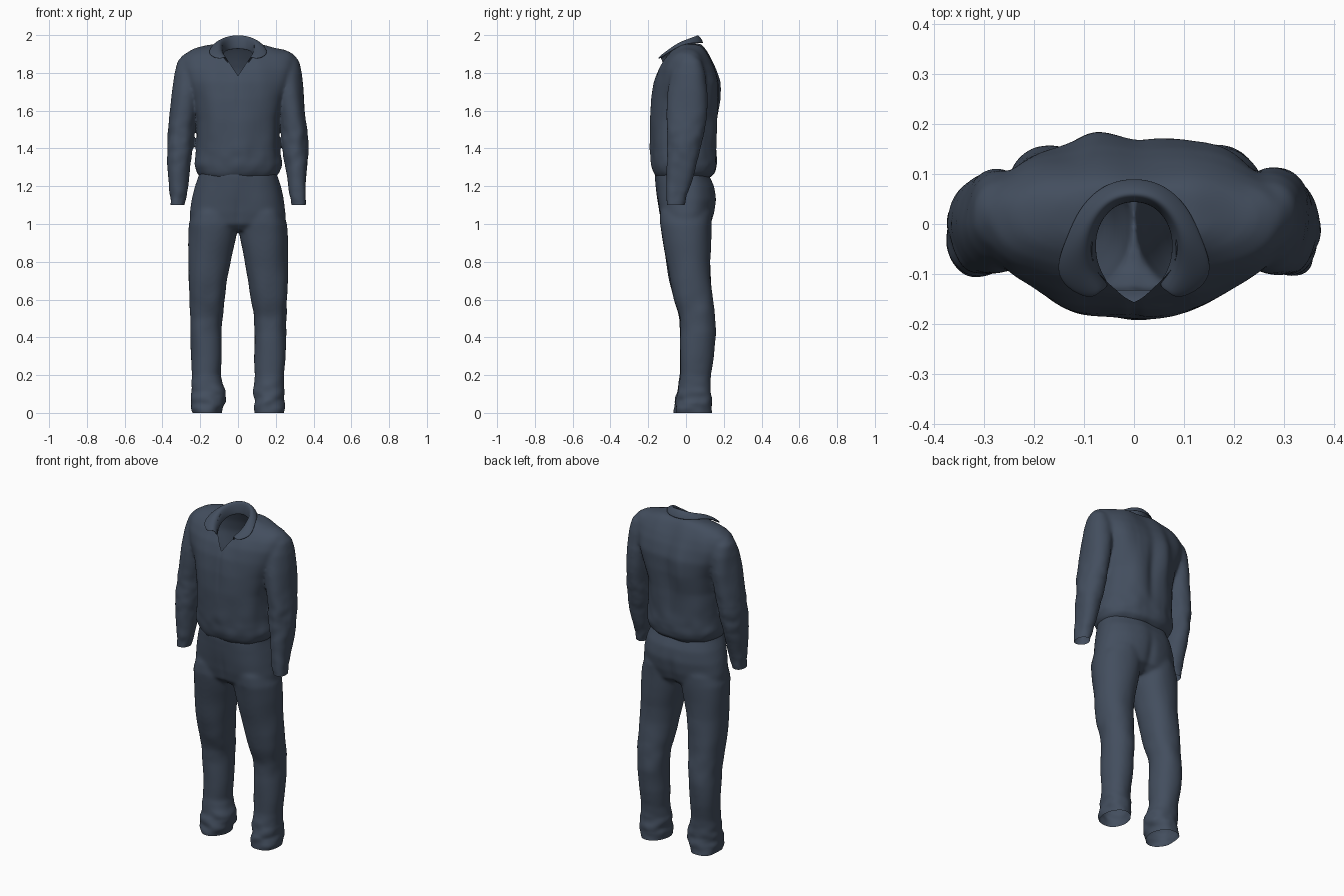
import bpy, bmesh, math
from mathutils import Vector, noise

if "Cube" in bpy.data.objects:
    bpy.data.objects.remove(bpy.data.objects["Cube"])

cloth = bpy.data.materials.new("slate blue cloth")
cloth.diffuse_color = (0.056, 0.076, 0.112, 1)
cloth.use_nodes = True
cloth.node_tree.nodes["Principled BSDF"].inputs["Base Color"].default_value = cloth.diffuse_color


def loft(bm, rings, side=1, power=2.3, n=40):
    """Closed tube of horizontal rounded sections: (z, centre x, half width, front y, back y)."""
    loops = []
    for z, cx, rx, y0, y1 in rings:
        loop = []
        for i in range(n):
            a = 2 * math.pi * i / n
            c, s = math.cos(a), math.sin(a)
            x = side * cx + rx * math.copysign(abs(c) ** (2 / power), c)
            y = (y0 + y1) / 2 + (y1 - y0) / 2 * math.copysign(abs(s) ** (2 / power), s)
            loop.append(bm.verts.new((x, y, z)))
        loops.append(loop)
    for a, b in zip(loops, loops[1:]):
        for i in range(n):
            j = (i + 1) % n
            bm.faces.new((a[i], a[j], b[j], b[i]))
    bm.faces.new(loops[0])
    bm.faces.new(loops[-1])


def make_object(name, bm):
    bmesh.ops.recalc_face_normals(bm, faces=bm.faces)
    me = bpy.data.meshes.new(name)
    bm.to_mesh(me)
    bm.free()
    ob = bpy.data.objects.new(name, me)
    bpy.context.collection.objects.link(ob)
    me.materials.append(cloth)
    return ob


def apply(ob, kind, **settings):
    mod = ob.modifiers.new(kind.lower(), kind)
    for key, value in settings.items():
        setattr(mod, key, value)
    bpy.ops.object.select_all(action='DESELECT')
    bpy.context.view_layer.objects.active = ob
    ob.select_set(True)
    bpy.ops.object.modifier_apply(modifier=mod.name)


def fuse(ob, fold):
    """Melt the tubes into one cloth surface, then push folds in and out."""
    apply(ob, 'REMESH', mode='VOXEL', voxel_size=0.008)
    apply(ob, 'SMOOTH', factor=0.5, iterations=18)
    bm = bmesh.new()
    bm.from_mesh(ob.data)
    bm.normal_update()
    moves = [(v, v.normal * fold(v.co, v.normal)) for v in bm.verts]
    for v, d in moves:
        v.co += d
    return bm


def cut(bm, point, normal, clear=False):
    bmesh.ops.bisect_plane(bm, geom=bm.verts[:] + bm.edges[:] + bm.faces[:],
                           plane_co=point, plane_no=normal, clear_outer=clear)


def finish(ob, bm):
    bm.to_mesh(ob.data)
    bm.free()
    ob.data.materials.clear()
    ob.data.materials.append(cloth)
    for p in ob.data.polygons:
        p.use_smooth = True
        p.material_index = 0


def bump(v, centre, width):
    return math.exp(-((v - centre) / width) ** 2)


def ripple(p, fx, fz, seed):
    return noise.noise(Vector((p.x * fx + seed, p.y * fx, p.z * fz + seed)))


# Shirt: torso and two sleeves
bm = bmesh.new()
loft(bm, [(1.245, 0, .195, -.155, .12), (1.27, 0, .217, -.17, .15), (1.31, 0, .228, -.18, .162),
          (1.40, 0, .219, -.188, .163), (1.55, 0, .216, -.192, .168), (1.66, 0, .24, -.185, .178),
          (1.75, 0, .278, -.17, .176), (1.82, 0, .302, -.146, .155), (1.87, 0, .302, -.118, .133),
          (1.90, 0, .286, -.095, .116), (1.925, 0, .24, -.07, .1), (1.942, 0, .17, -.05, .085),
          (1.95, 0, .12, -.045, .075)], power=2.4)
for side in (1, -1):
    loft(bm, [(1.895, .25, .045, -.02, .05), (1.86, .258, .066, -.052, .085),
              (1.80, .263, .074, -.078, .104), (1.70, .275, .073, -.096, .114), (1.60, .287, .069, -.102, .11),
              (1.50, .298, .069, -.104, .098), (1.42, .303, .068, -.104, .084), (1.32, .311, .058, -.104, .058),
              (1.22, .313, .052, -.106, .03), (1.14, .316, .045, -.106, .006), (1.09, .321, .038, -.102, -.002),
              (1.05, .322, .036, -.102, -.002)], side=side, power=2.1)


def shirt_fold(p, nor):
    d = 0.010 * ripple(p, 9, 4, 3)
    if abs(p.x) > .24:                       # crumpled sleeves
        d += 0.006 * ripple(p, 18, 18, 7) * (bump(p.z, 1.42, .13) + bump(p.z, 1.12, .08))
    elif p.z < 1.5:                          # bunching above the waist
        d += 0.006 * ripple(p, 14, 14, 5) * bump(p.z, 1.32, .1)
    if nor.y > 0.3:                          # back pleat
        d -= 0.010 * bump(p.x, 0.005, .03) * bump(p.z, 1.58, .22)
        d += 0.010 * bump(p.x, -.08, .04) * bump(p.z, 1.7, .15)
    elif nor.y < -0.3:                       # front placket crease
        d -= 0.004 * bump(p.x, 0, .012) * bump(p.z, 1.68, .12)
    return d


shirt = make_object("shirt", bm)
bm = fuse(shirt, shirt_fold)
cut(bm, (0, 0, 1.1), (0, 0, -1), True)
for side in (1, -1):                         # clean edges for the V neck
    cut(bm, (0, 0, 1.785), (side, 0, -.66))


def is_opening(p):
    if p.z < 1.3:
        return (p.x / .18) ** 2 + ((p.y + .02) / .115) ** 2 < 1
    if p.z < 1.785 or p.y > .06:
        return False
    if p.y < -.04:
        return abs(p.x) < min(.083, .66 * (p.z - 1.785))
    return (p.x / .083) ** 2 + ((p.y + .03) / .085) ** 2 < 1


holes = [f for f in bm.faces if is_opening(f.calc_center_median())]
bmesh.ops.delete(bm, geom=holes, context='FACES')
finish(shirt, bm)

# Collar: rows run inner edge, fold line, outer edge; half of it, mirrored
inner = [(0, .05, 1.925), (.045, .037, 1.92), (.072, 0, 1.91), (.08, -.04, 1.89),
         (.072, -.09, 1.865), (.045, -.125, 1.838)]
fold = [(0, .056, 2.022), (.048, .045, 2.014), (.08, .005, 1.992), (.093, -.04, 1.97),
        (.092, -.09, 1.932), (.066, -.135, 1.892)]
outer = [(0, .095, 1.957), (.062, .082, 1.957), (.112, .033, 1.957), (.138, -.03, 1.947),
         (.17, -.112, 1.893), (.085, -.158, 1.866)]
bm = bmesh.new()
rows = []
for row in (inner, fold, outer):
    pts = [(-x, y, z) for x, y, z in row[:0:-1]] + row
    rows.append([bm.verts.new(p) for p in pts])
for a, b in zip(rows, rows[1:]):
    for i in range(len(a) - 1):
        bm.faces.new((a[i], a[i + 1], b[i + 1], b[i]))
collar = make_object("collar", bm)
apply(collar, 'SOLIDIFY', thickness=0.012, offset=0)
apply(collar, 'SUBSURF', levels=3)
for p in collar.data.polygons:
    p.use_smooth = True

# Trousers: seat and two legs
bm = bmesh.new()
loft(bm, [(1.34, 0, .2, -.15, .11), (1.26, 0, .206, -.163, .122), (1.2, 0, .227, -.158, .147),
          (1.13, 0, .246, -.152, .157), (1.06, 0, .256, -.144, .148), (1.0, 0, .252, -.13, .13),
          (.965, 0, .2, -.09, .09)], power=2.3)
for side in (1, -1):
    wide = .012 if side < 0 else 0           # fuller left hem
    loft(bm, [(1.16, .12, .07, -.09, .09), (1.06, .126, .115, -.135, .138), (1.0, .129, .131, -.137, .136),
              (.9, .139, .124, -.12, .13), (.8, .15, .113, -.102, .128), (.7, .16, .103, -.085, .132),
              (.6, .166, .094, -.064, .142), (.5, .17, .087, -.037, .152), (.42, .17, .085, -.03, .157),
              (.3, .168, .082, -.029, .148), (.2, .168, .076, -.032, .132),
              (.12, .166 - wide, .079 + wide, -.046, .128), (.06, .168 - wide, .082 + wide, -.06, .138),
              (0, .166, .077, -.06, .138), (-.05, .166, .077, -.06, .138)], side=side, power=2.2)


def trouser_fold(p, nor):
    d = 0.008 * ripple(p, 8, 5, 11)
    d += 0.011 * ripple(p, 13, 22, 2) * bump(p.z, .06, .1)         # stacked hems
    d += 0.005 * ripple(p, 12, 12, 4) * bump(p.z, .52, .12)        # knees
    if nor.y > 0.2:                                                # seat seam
        d -= 0.008 * bump(p.x, 0, .025) * bump(p.z, 1.06, .1)
    elif nor.y < -0.2:                                             # fly seam
        d -= 0.004 * bump(p.x, 0, .015) * bump(p.z, 1.05, .1)
    return d


trousers = make_object("trousers", bm)
bm = fuse(trousers, trouser_fold)
cut(bm, (0, 0, 1.31), (0, 0, 1), True)
cut(bm, (0, 0, 0), (0, 0, -1), True)
finish(trousers, bm)
